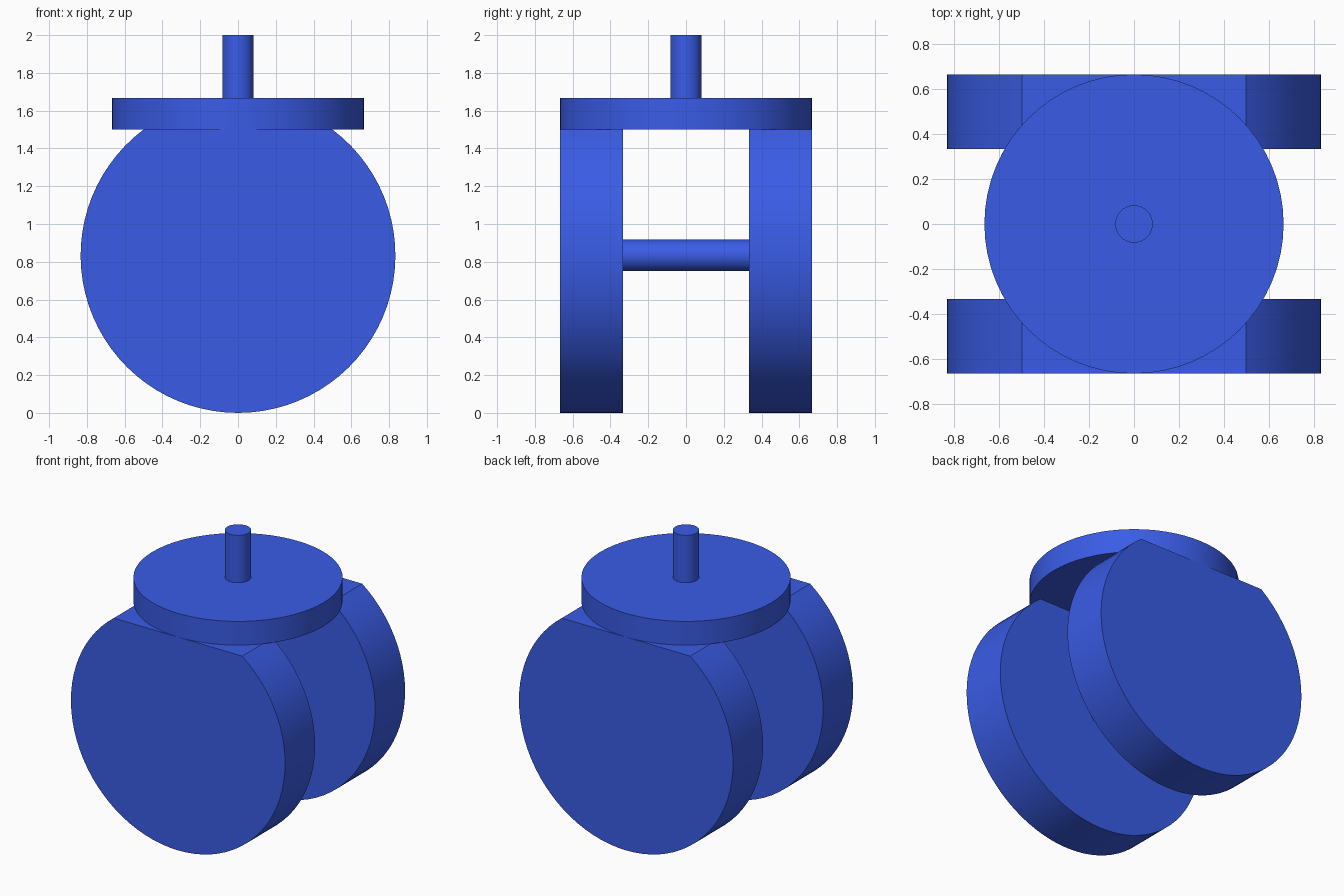
import bpy, bmesh, math
from mathutils import Matrix

if "Cube" in bpy.data.objects:
    bpy.data.objects.remove(bpy.data.objects["Cube"])

blue = bpy.data.materials.new("blue")
blue.diffuse_color = (0.042, 0.107, 0.79, 1)
blue.use_nodes = True
blue.node_tree.nodes["Principled BSDF"].inputs["Base Color"].default_value = blue.diffuse_color


def prism(name, profile, depth, matrix):
    """Extrude a closed 2D profile along local z, centred, then place it."""
    bm = bmesh.new()
    face = bm.faces.new([bm.verts.new((u, v, -depth / 2)) for u, v in profile])
    top = bmesh.ops.extrude_face_region(bm, geom=[face])
    verts = [g for g in top["geom"] if isinstance(g, bmesh.types.BMVert)]
    bmesh.ops.translate(bm, verts=verts, vec=(0, 0, depth))
    bmesh.ops.transform(bm, matrix=matrix, verts=bm.verts)
    bmesh.ops.recalc_face_normals(bm, faces=bm.faces)
    mesh = bpy.data.meshes.new(name)
    bm.to_mesh(mesh)
    bm.free()
    mesh.materials.append(blue)
    obj = bpy.data.objects.new(name, mesh)
    bpy.context.collection.objects.link(obj)
    bpy.ops.object.select_all(action='DESELECT')
    obj.select_set(True)
    bpy.context.view_layer.objects.active = obj
    bpy.ops.object.shade_smooth_by_angle(angle=math.radians(30))
    return obj


def arc(r, start, end, n):
    return [(r * math.cos(start + (end - start) * i / n),
             r * math.sin(start + (end - start) * i / n)) for i in range(n + 1)]


U = 1 / 6                       # base module of the design
R = 5 * U                       # wheel radius
along_y = Matrix.Rotation(math.pi / 2, 4, 'X')

# Wheels: discs with a flat cut at the top, where the plate sits
a = math.asin(4 * U / R)
wheel_profile = arc(R, math.pi - a, 2 * math.pi + a, 64)
for side, name in ((-1, "front_wheel"), (1, "back_wheel")):
    prism(name, wheel_profile, 2 * U,
          Matrix.Translation((0, side * 3 * U, R)) @ along_y)

# Axle between the wheels
rod = arc(U / 2, 0, 2 * math.pi, 48)[:-1]
prism("axle", rod, 4 * U, Matrix.Translation((0, 0, R)) @ along_y)

# Round top plate and mounting stem
prism("top_plate", arc(4 * U, 0, 2 * math.pi, 64)[:-1], U,
      Matrix.Translation((0, 0, 9.5 * U)))
prism("stem", rod, 2 * U, Matrix.Translation((0, 0, 11 * U)))
